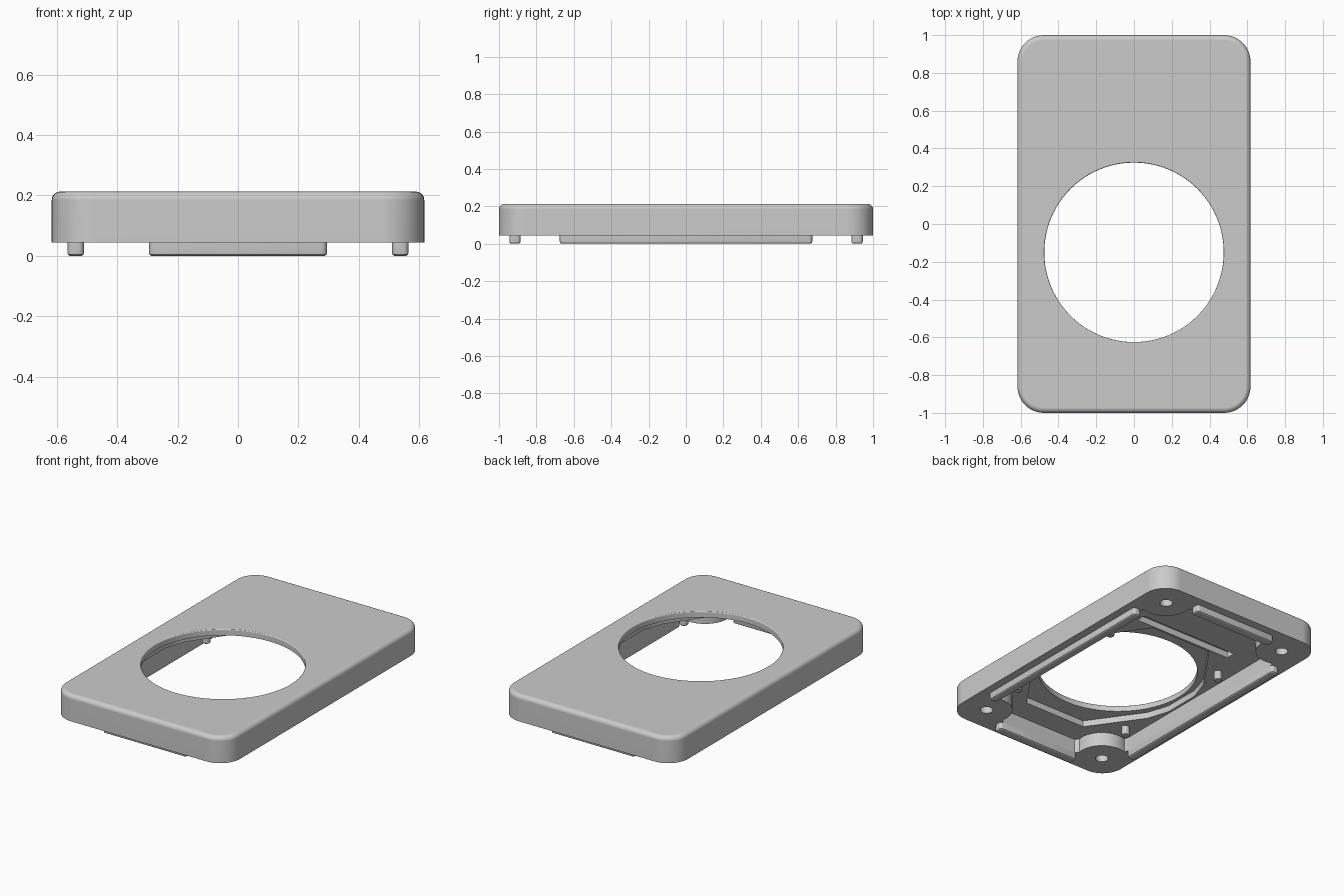
import bpy, bmesh, math

cube = bpy.data.objects.get("Cube")
if cube:
    bpy.data.objects.remove(cube, do_unlink=True)

gray = bpy.data.materials.new("light gray plastic")
gray.use_nodes = True
gray.diffuse_color = (0.6, 0.6, 0.6, 1)
gray.node_tree.nodes["Principled BSDF"].inputs["Base Color"].default_value = (0.6, 0.6, 0.6, 1)

HOLE_Y, HOLE_R = -0.15, 0.475
RIM, FLOOR, POCKET, TOP = 0.045, 0.135, 0.175, 0.213


def arc(cx, cy, r, start, end, n):
    angles = [math.radians(start + (end - start) * i / n) for i in range(n + 1)]
    return [(cx + r * math.cos(a), cy + r * math.sin(a)) for a in angles]


def circle(cx, cy, r, n):
    return arc(cx, cy, r, 0, 360, n)[:-1]


def mirrored(quarter):
    """Repeat a counter-clockwise quarter outline in all four quadrants."""
    half = quarter + [(-x, y) for x, y in reversed(quarter)]
    return half + [(-x, -y) for x, y in half]


def rounded_rect(hx, hy, r, n=10):
    return mirrored(arc(hx - r, hy - r, r, 0, 90, n))


def loft(name, rings):
    """Solid through a stack of equal-count outlines, given as (outline, z)."""
    bm = bmesh.new()
    loops = [[bm.verts.new((x, y, z)) for x, y in pts] for pts, z in rings]
    n = len(loops[0])
    for a, b in zip(loops, loops[1:]):
        for i in range(n):
            j = (i + 1) % n
            bm.faces.new((a[i], a[j], b[j], b[i]))
    bm.faces.new(loops[0][::-1])
    bm.faces.new(loops[-1])
    bmesh.ops.recalc_face_normals(bm, faces=bm.faces)
    mesh = bpy.data.meshes.new(name)
    bm.to_mesh(mesh)
    bm.free()
    mesh.materials.append(gray)
    obj = bpy.data.objects.new(name, mesh)
    bpy.context.collection.objects.link(obj)
    return obj


def activate(obj):
    bpy.ops.object.select_all(action="DESELECT")
    obj.select_set(True)
    bpy.context.view_layer.objects.active = obj


def cut(obj, cutter):
    activate(obj)
    mod = obj.modifiers.new("cut", "BOOLEAN")
    mod.operation, mod.solver, mod.object = "DIFFERENCE", "EXACT", cutter
    bpy.ops.object.modifier_apply(modifier=mod.name)
    bpy.data.objects.remove(cutter, do_unlink=True)


def smooth(obj):
    activate(obj)
    bpy.ops.object.shade_smooth_by_angle(angle=math.radians(30))


# Cover plate with rounded corners and a filleted top edge
FILLET = 0.028
rings = [(rounded_rect(0.617, 1.0, 0.14), RIM)]
for i in range(6):
    a = math.radians(90 * i / 5)
    inset = FILLET * (1 - math.cos(a))
    rings.append((rounded_rect(0.617 - inset, 1 - inset, 0.14 - inset),
                  TOP - FILLET + FILLET * math.sin(a)))
cover = loft("cover_plate", rings)

# Underside cavity, leaving a rounded screw boss in each corner
cavity = mirrored([(0.51, 0.655)] + arc(0.45, 0.835, 0.155, -70, -190, 14) + [(0.28, 0.885)])
cut(cover, loft("cavity_cutter", [(cavity, -0.02), (cavity, FLOOR)]))

# Shallow pocket around the opening, and a slot behind it
pocket = [(x, y + HOLE_Y) for x, y in
          mirrored([(0.495, 0.12), (0.45, 0.26), (0.22, 0.585)])]
cut(cover, loft("pocket_cutter", [(pocket, 0.1), (pocket, POCKET)]))
slot = [(x, y + 0.48) for x, y in rounded_rect(0.35, 0.03, 0.005, 2)]
cut(cover, loft("slot_cutter", [(slot, 0.1), (slot, POCKET)]))

# Round opening with a softened top edge
rings = [(circle(0, HOLE_Y, HOLE_R, 96), 0.1)]
for i in range(5):
    a = math.radians(90 * i / 4)
    rings.append((circle(0, HOLE_Y, HOLE_R + 0.006 * (1 - math.cos(a)), 96),
                  TOP - 0.006 + 0.006 * math.sin(a)))
rings.append((circle(0, HOLE_Y, HOLE_R + 0.006, 96), TOP + 0.05))
cut(cover, loft("opening_cutter", rings))

# Blind screw holes
for sx in (-1, 1):
    for sy in (-1, 1):
        ring = circle(sx * 0.45, sy * 0.835, 0.038, 24)
        cut(cover, loft("screw_hole_cutter", [(ring, 0), (ring, 0.15)]))
smooth(cover)
weighted = cover.modifiers.new("even shading", "WEIGHTED_NORMAL")
weighted.keep_sharp = True


# Locating lips along the cavity edges
def lip(name, cx, cy, hx, hy):
    def outline(inset):
        return [(cx + x, cy + y) for x, y in rounded_rect(hx - inset, hy - inset, 0.018 - inset, 4)]
    smooth(loft(name, [(outline(0.008), 0), (outline(0.002), 0.004),
                       (outline(0), 0.012), (outline(0), RIM + 0.005)]))


for sign, side, end in ((1, "left", "back"), (-1, "right", "front")):
    lip(side + "_lip", sign * 0.5375, 0, 0.0275, 0.675)
    lip(end + "_lip", 0, sign * 0.915, 0.295, 0.03)

# Four pins around the opening
for sx, side in ((1, "left"), (-1, "right")):
    for sy, end in ((1, "back"), (-1, "front")):
        x, y = sx * 0.42, HOLE_Y + sy * 0.43
        ring = circle(x, y, 0.025, 20)
        smooth(loft(f"{end}_{side}_pin", [(circle(x, y, 0.02, 20), 0.075), (ring, 0.08),
                                          (ring, FLOOR + 0.01)]))
